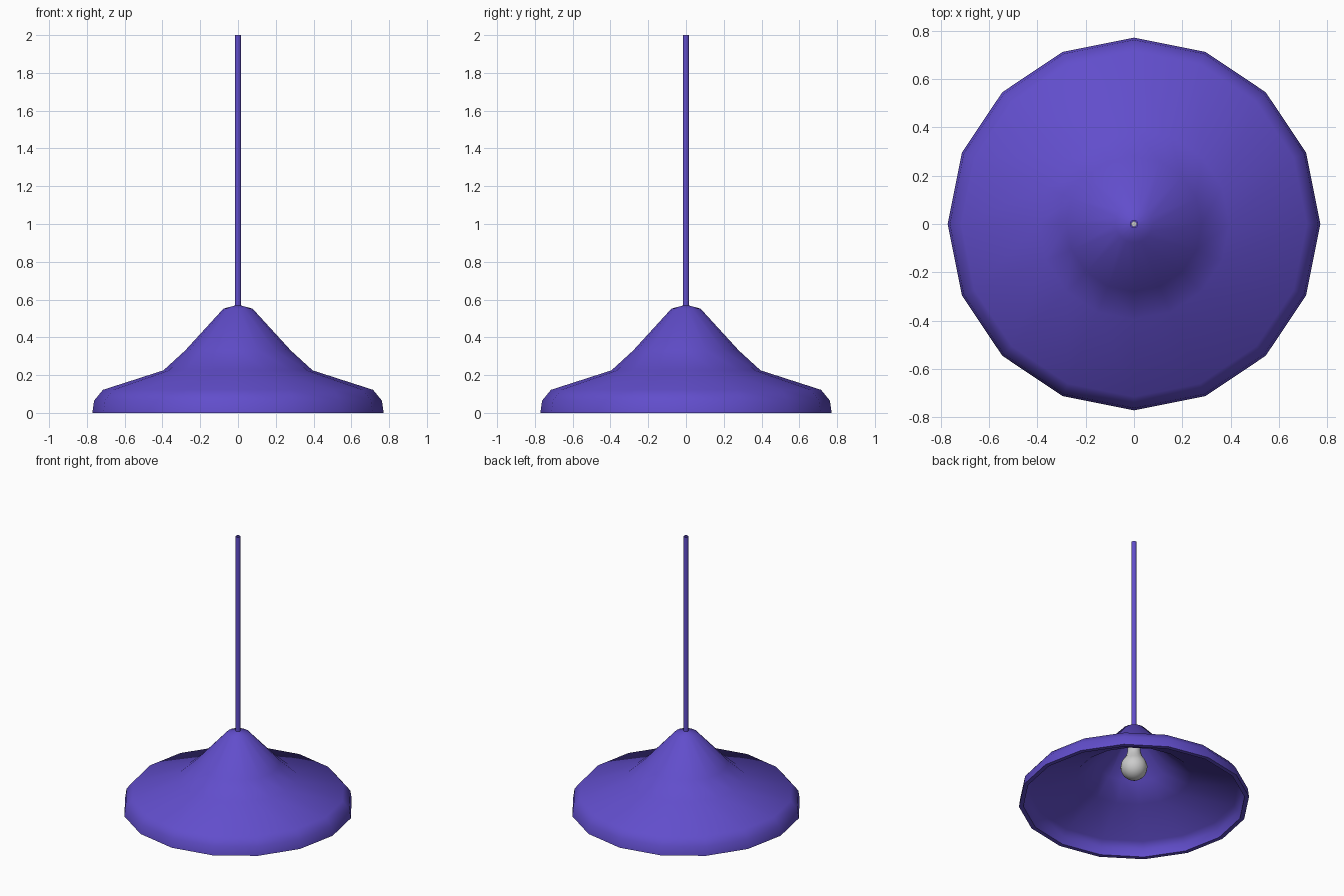
import bpy, bmesh
from math import cos, sin, pi, radians

if "Cube" in bpy.data.objects:
    bpy.data.objects.remove(bpy.data.objects["Cube"])


def material(name, rgba):
    m = bpy.data.materials.new(name)
    m.diffuse_color = rgba
    m.use_nodes = True
    m.node_tree.nodes["Principled BSDF"].inputs["Base Color"].default_value = m.diffuse_color
    return m


def lathe(name, profile, sides, mat=None, angle=40, closed=False):
    """Revolve (radius, z) points about the z axis."""
    bm = bmesh.new()
    rings = []
    for r, z in profile:
        if r == 0:
            rings.append([bm.verts.new((0, 0, z))] * sides)
        else:
            rings.append([bm.verts.new((r * cos(2 * pi * i / sides), r * sin(2 * pi * i / sides), z))
                          for i in range(sides)])
    pairs = list(zip(rings, rings[1:]))
    if closed:
        pairs.append((rings[-1], rings[0]))
    for a, b in pairs:
        for i in range(sides):
            j = (i + 1) % sides
            corners = list(dict.fromkeys((a[i], a[j], b[j], b[i])))
            bm.faces.new(corners)
    bmesh.ops.recalc_face_normals(bm, faces=bm.faces)
    mesh = bpy.data.meshes.new(name)
    bm.to_mesh(mesh)
    bm.free()
    ob = bpy.data.objects.new(name, mesh)
    bpy.context.collection.objects.link(ob)
    if mat:
        mesh.materials.append(mat)
    bpy.ops.object.select_all(action='DESELECT')
    ob.select_set(True)
    bpy.context.view_layer.objects.active = ob
    bpy.ops.object.shade_smooth_by_angle(angle=radians(angle))
    return ob


purple = material("purple_enamel", (0.12, 0.075, 0.6, 1))

# Bell-shaped shade: outer skin down to the rim, then the inner skin back up
outer = [(0.017, 0.568), (0.077, 0.552), (0.28, 0.33), (0.395, 0.225),
         (0.715, 0.122), (0.762, 0.065), (0.771, 0.0)]
inner = [(0.741, 0.0), (0.734, 0.055), (0.697, 0.096), (0.38, 0.199),
         (0.259, 0.308), (0.066, 0.523), (0.017, 0.538)]
lathe("lamp_shade", outer + inner, 16, purple, angle=50, closed=True)

# Hollow hanging rod
lathe("hanging_rod", [(0.017, 0.53), (0.017, 2.0), (0.01, 2.0), (0.01, 0.53)],
      16, purple, closed=True)

# Light bulb with its neck
bulb_z, bulb_r = 0.265, 0.09
globe = [(bulb_r * sin(a), bulb_z - bulb_r * cos(a))
         for a in (pi * k / 12 for k in range(1, 9))]
lathe("light_bulb", [(0, bulb_z - bulb_r)] + globe +
      [(0.055, 0.345), (0.045, 0.38), (0.042, 0.42), (0.042, 0.53), (0, 0.53)], 16)
